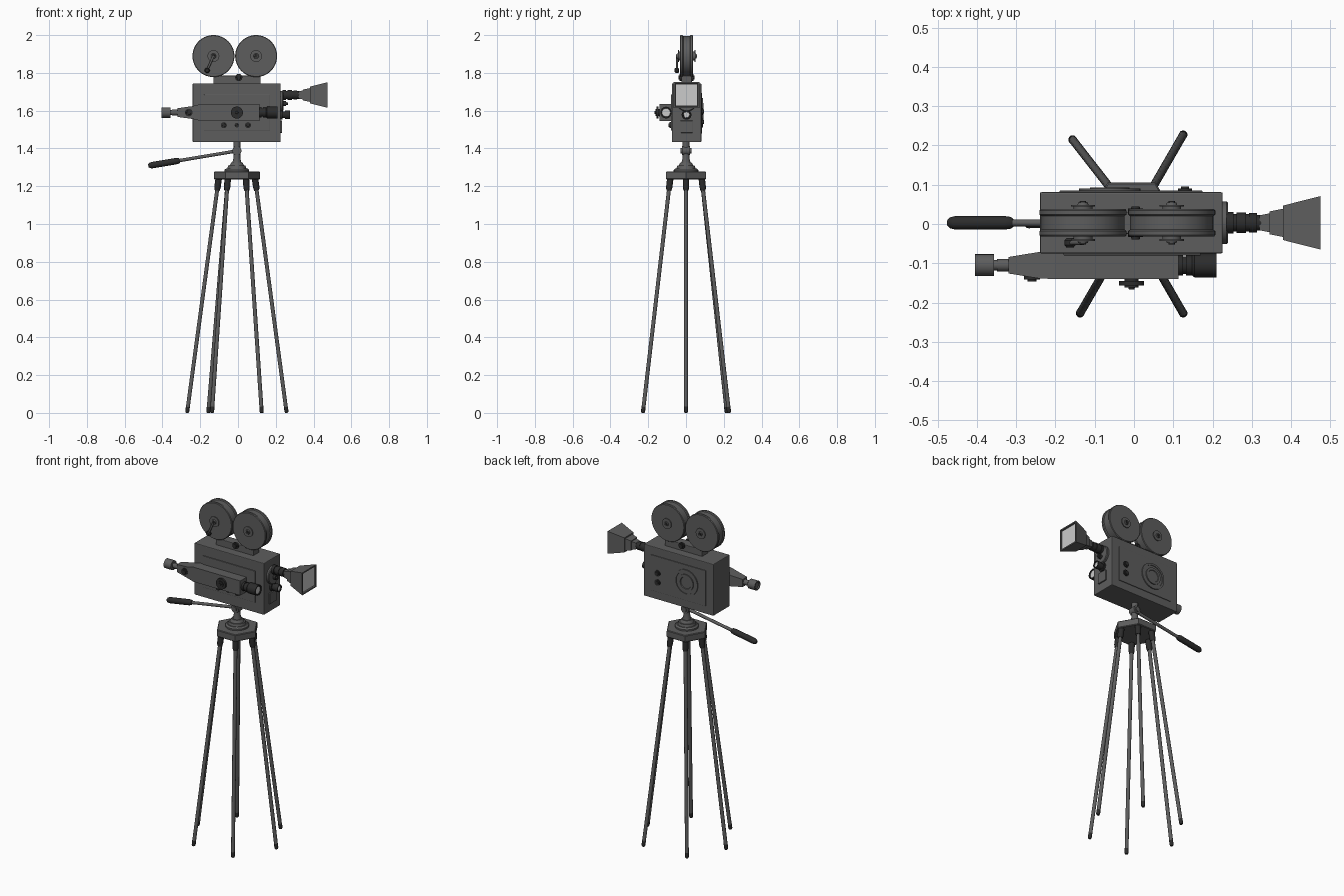
import bpy, bmesh
from math import cos, sin, pi, radians
from mathutils import Vector

if "Cube" in bpy.data.objects:
    bpy.data.objects.remove(bpy.data.objects["Cube"])


def material(name, v):
    m = bpy.data.materials.new(name)
    m.diffuse_color = (v, v, v, 1)
    m.use_nodes = True
    m.node_tree.nodes["Principled BSDF"].inputs["Base Color"].default_value = m.diffuse_color
    return m


GREY = material("dark_grey", 0.11)
BLACK = material("black", 0.025)
GLASS = material("glass", 0.55)
YC = 0.003   # mid plane of the camera
HX = -0.006  # tripod axis


def finish(name, bm, mat, smooth=True):
    bmesh.ops.remove_doubles(bm, verts=bm.verts, dist=1e-6)
    bmesh.ops.recalc_face_normals(bm, faces=bm.faces)
    me = bpy.data.meshes.new(name)
    bm.to_mesh(me)
    bm.free()
    me.materials.append(mat)
    ob = bpy.data.objects.new(name, me)
    bpy.context.collection.objects.link(ob)
    if smooth:
        bpy.ops.object.select_all(action='DESELECT')
        ob.select_set(True)
        bpy.context.view_layer.objects.active = ob
        bpy.ops.object.shade_smooth_by_angle(angle=radians(35))
    return ob


def skin(bm, rings):
    """Join rings of vertices and cap both ends."""
    n = len(rings[0])
    for a, b in zip(rings, rings[1:]):
        for i in range(n):
            j = (i + 1) % n
            bm.faces.new((a[i], a[j], b[j], b[i]))
    bm.faces.new(rings[0])
    bm.faces.new(rings[-1])


def lathe(name, loc, direction, profile, mat=GREY, segs=28):
    """Turned part: profile of (distance along direction, radius)."""
    q = Vector(direction).to_track_quat('Z', 'Y')
    bm = bmesh.new()
    rings = [[bm.verts.new(Vector(loc) + q @ Vector((r * cos(2 * pi * i / segs), r * sin(2 * pi * i / segs), t)))
              for i in range(segs)] for t, r in profile]
    skin(bm, rings)
    return finish(name, bm, mat)


def rod(name, a, b, r, mat=GREY, segs=14):
    d = Vector(b) - Vector(a)
    return lathe(name, a, d, [(0, r), (d.length, r)], mat, segs)


def loft(name, y, z, sections, mat=GREY):
    """Rectangular sections (x, half y, half z) joined along x."""
    bm = bmesh.new()
    skin(bm, [[bm.verts.new((x, y + sy * hy, z + sz * hz)) for sy, sz in ((-1, -1), (1, -1), (1, 1), (-1, 1))]
              for x, hy, hz in sections])
    return finish(name, bm, mat, False)


def box(name, lo, hi, bevel=0.003, mat=GREY):
    y, z = (lo[1] + hi[1]) / 2, (lo[2] + hi[2]) / 2
    hy, hz = (hi[1] - lo[1]) / 2, (hi[2] - lo[2]) / 2
    ob = loft(name, y, z, [(lo[0], hy, hz), (hi[0], hy, hz)], mat)
    if bevel:
        m = ob.modifiers.new("bevel", 'BEVEL')
        m.width = bevel
        m.segments = 2
    return ob


def knob(name, loc, direction, r, h, mat=BLACK):
    """Stepped control knob."""
    lathe(name, loc, direction, [(0, r), (h * .65, r), (h * .65, r * .6), (h, r * .55)], mat, 24)


# camera body with raised side panels
box("camera_body", (-.24, -.075, 1.433), (.226, .081, 1.745), .004)
box("front_panel", (-.18, -.08, 1.495), (.17, -.07, 1.685), .002)
box("back_panel", (-.19, .075, 1.48), (.175, .085, 1.695), .002)
for i, (x, r) in enumerate(((-.075, .016), (-.006, .012), (.053, .016))):
    knob("front_control_%d" % i, (x, -.078, 1.523), (0, -1, 0), r, .014)

# round door plate and buttons on the back side
lathe("door_disc", (-.062, .08, 1.59), (0, 1, 0),
      [(0, .078), (.011, .078), (.011, .066), (.007, .066), (.007, .05), (.013, .05), (.013, .036), (.009, .034)], GREY, 40)
for i, z in enumerate((1.595, 1.54)):
    knob("back_button_%d" % i, (.13, .083, z), (0, 1, 0), .018, .012)

# film magazine mount
box("magazine_mount", (-.13, YC - .028, 1.74), (.12, YC + .028, 1.785), .003)
for s in (-1, 1):
    knob("mount_knob_%s" % ("front" if s < 0 else "back"), (.004, YC + s * .026, 1.776), (0, s, 0), .019, .016)

# film reels: grooved rim, recessed cheeks and hubs on both sides
for side, x in (("rear", -.13), ("front", .096)):
    half = [(.017, .106), (.021, .111), (.031, .111), (.035, .108)]
    prof = [(-t, r) for t, r in reversed(half)] + half
    lathe(side + "_reel", (x, YC, 1.889), (0, 1, 0), prof, GREY, 56)
    for s in (-1, 1):
        lathe(side + "_reel_hub", (x, YC + s * .034, 1.889), (0, s, 0),
              [(0, .024), (.007, .024), (.007, .031), (.012, .031), (.012, .014), (.018, .012)], GREY, 28)
        lathe(side + "_reel_hub_cap", (x, YC + s * .05, 1.889), (0, s, 0), [(0, .009), (.005, .008)], BLACK, 20)

# winding crank on the rear reel
rod("crank_arm", (-.13, -.048, 1.889), (-.163, -.048, 1.815), .006)
lathe("crank_handle", (-.163, -.036, 1.813), (0, -1, 0), [(0, .009), (.006, .014), (.018, .014), (.024, .009)], BLACK, 20)

# viewfinder along the front side
VY, VZ = -.105, 1.59
loft("viewfinder_body", VY, VZ, [(-.32, .021, .023), (-.24, .034, .034), (-.2, .035, .044), (.113, .035, .044)])
lathe("viewfinder_eyepiece", (-.405, VY, VZ), (1, 0, 0),
      [(.006, .018), (0, .022), (0, .028), (.048, .028), (.048, .013), (.056, .013), (.056, .016), (.09, .016)])
lathe("viewfinder_lens", (.11, VY, VZ), (1, 0, 0),
      [(0, .026), (.015, .026), (.015, .022), (.022, .022), (.022, .026), (.038, .026), (.044, .031), (.1, .031),
       (.1, .024), (.094, .022)], BLACK)
lathe("viewfinder_glass", (.2, VY, VZ), (1, 0, 0), [(0, .022), (.006, .022)], GLASS)
lathe("viewfinder_dial", (HX, -.138, VZ), (0, -1, 0),
      [(0, .018), (.007, .018), (.007, .032), (.019, .032), (.019, .018), (.024, .018), (.024, .008), (.029, .007)], BLACK)
knob("viewfinder_small_dial", (-.26, -.132, VZ), (0, -1, 0), .02, .015)

# lens turret with main lens and two smaller lenses
lathe("lens_turret", (.222, YC, 1.65), (1, 0, 0), [(0, .054), (.014, .054), (.018, .05)], GREY, 40)
lathe("main_lens", (.235, YC, 1.683), (1, 0, 0),
      [(0, .027), (.018, .027), (.018, .022), (.026, .022), (.026, .026), (.05, .026), (.05, .022), (.058, .022),
       (.058, .025), (.078, .025), (.078, .02), (.09, .02)], BLACK)
knob("turret_lock", (.236, YC, 1.637), (1, 0, 0), .013, .028)
lathe("lower_lens", (.222, YC, 1.578), (1, 0, 0),
      [(0, .026), (.014, .026), (.014, .018), (.026, .018), (.026, .022), (.054, .022), (.054, .016), (.048, .015)], BLACK)
lathe("lower_lens_glass", (.265, YC, 1.578), (1, 0, 0), [(0, .015), (.006, .015)], GLASS)
box("nose_plate", (.22, YC - .032, 1.483), (.234, YC + .032, 1.547), .002)

# stepped matte box
loft("matte_box", YC, 1.683, [(x, h, h) for x, h in (
    (.32, .019), (.345, .024), (.345, .029), (.38, .036), (.38, .044), (.475, .068), (.475, .06), (.467, .058))])
loft("matte_box_pane", YC, 1.683, [(.464, .056, .056), (.469, .056, .056)], GLASS)

# tripod head
lathe("tripod_plate", (HX, 0, 1.236), (0, 0, 1), [(0, .118), (.004, .122), (.038, .122), (.042, .118)], GREY, 6)
lathe("tripod_head", (HX, 0, 1.275), (0, 0, 1),
      [(0, .065), (.012, .065), (.02, .056), (.02, .05), (.034, .046), (.034, .039), (.05, .03), (.05, .024),
       (.075, .018), (.16, .018)])
lathe("tilt_joint", (HX, -.028, 1.388), (0, 1, 0),
      [(0, .014), (.006, .014), (.006, .024), (.05, .024), (.05, .014), (.056, .014)])

# pan handle with grip
A, B = Vector((HX, YC, 1.387)), Vector((-.476, YC, 1.308))
D = (B - A).normalized()
L = (B - A).length
rod("pan_rod", A, A + D * (L - .12), .009)
lathe("pan_grip", A + D * (L - .17), D,
      [(0, .011), (.006, .015), (.02, .017), (.15, .017), (.162, .014), (.169, .008)], BLACK)

# six splayed legs with sockets
for k in range(6):
    a = radians(60 * k + (5 if k == 2 else 0))
    at = radians(60 * k)
    top = Vector((HX + .097 * cos(at), .097 * sin(at), 1.235))
    foot = Vector((HX + .262 * cos(a), .262 * sin(a), .012))
    d = (foot - top).normalized()
    lathe("leg_socket_%d" % k, top - d * .01, d, [(0, .017), (.05, .017), (.068, .0135)], BLACK, 16)
    rod("leg_%d" % k, top, foot - d * .01, .0105)
    lathe("leg_foot_%d" % k, foot - d * .02, d, [(0, .011), (.024, .011), (.032, .008)], BLACK, 14)
